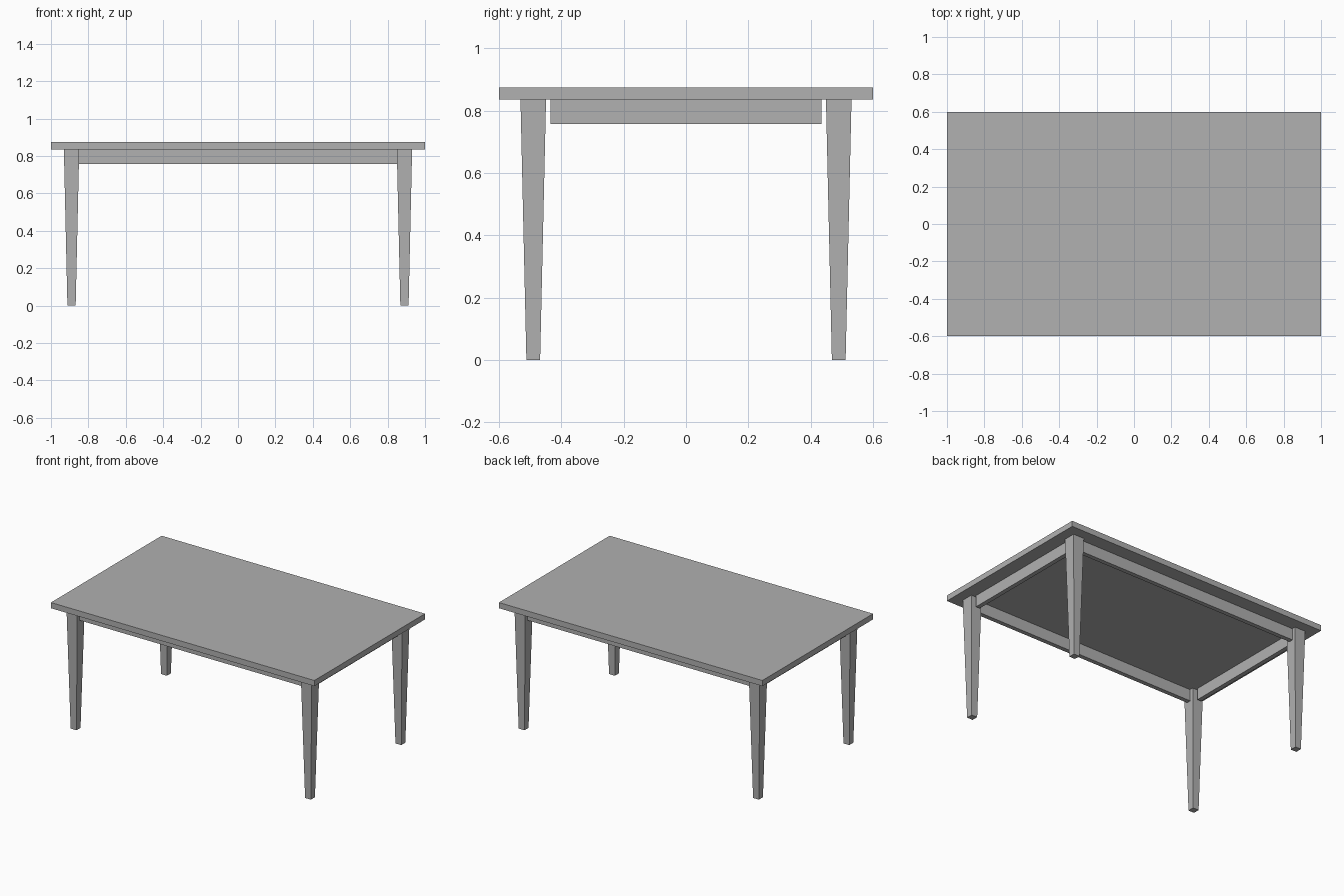
import bpy
import bmesh

if "Cube" in bpy.data.objects:
    bpy.data.objects.remove(bpy.data.objects["Cube"])

TOP_Z, UNDER_Z, APRON_Z = 0.875, 0.836, 0.757
LEG_X, LEG_Y = 0.89, 0.49

grey = bpy.data.materials.new("plain_grey")
grey.diffuse_color = (0.44, 0.44, 0.44, 1)
grey.use_nodes = True
grey.node_tree.nodes["Principled BSDF"].inputs["Base Color"].default_value = grey.diffuse_color


def block(name, x, y, z0, z1, top, bottom=None):
    """Box centred on (x, y), with half sizes at its top and bottom."""
    bottom = bottom or top
    bm = bmesh.new()
    bmesh.ops.create_cube(bm, size=2)
    for v in bm.verts:
        upper = v.co.z > 0
        hx, hy = top if upper else bottom
        v.co = (x + v.co.x * hx, y + v.co.y * hy, z1 if upper else z0)
    mesh = bpy.data.meshes.new(name)
    bm.to_mesh(mesh)
    bm.free()
    mesh.materials.append(grey)
    obj = bpy.data.objects.new(name, mesh)
    bpy.context.collection.objects.link(obj)


# Tabletop
block("tabletop", 0, 0, UNDER_Z, TOP_Z, (1.0, 0.6))

# Tapered square legs
for sx, side in ((-1, "left"), (1, "right")):
    for sy, end in ((-1, "front"), (1, "back")):
        block(f"{end}_{side}_leg", sx * LEG_X, sy * LEG_Y, 0, UNDER_Z,
              (0.041, 0.041), (0.022, 0.022))

# Long aprons meet the legs; short aprons stop just before them
for s, end, side in ((-1, "front", "left"), (1, "back", "right")):
    block(f"{end}_apron", 0, s * LEG_Y, APRON_Z, UNDER_Z, (0.853, 0.015))
    block(f"{side}_apron", s * LEG_X, 0, APRON_Z, UNDER_Z, (0.015, 0.435))
